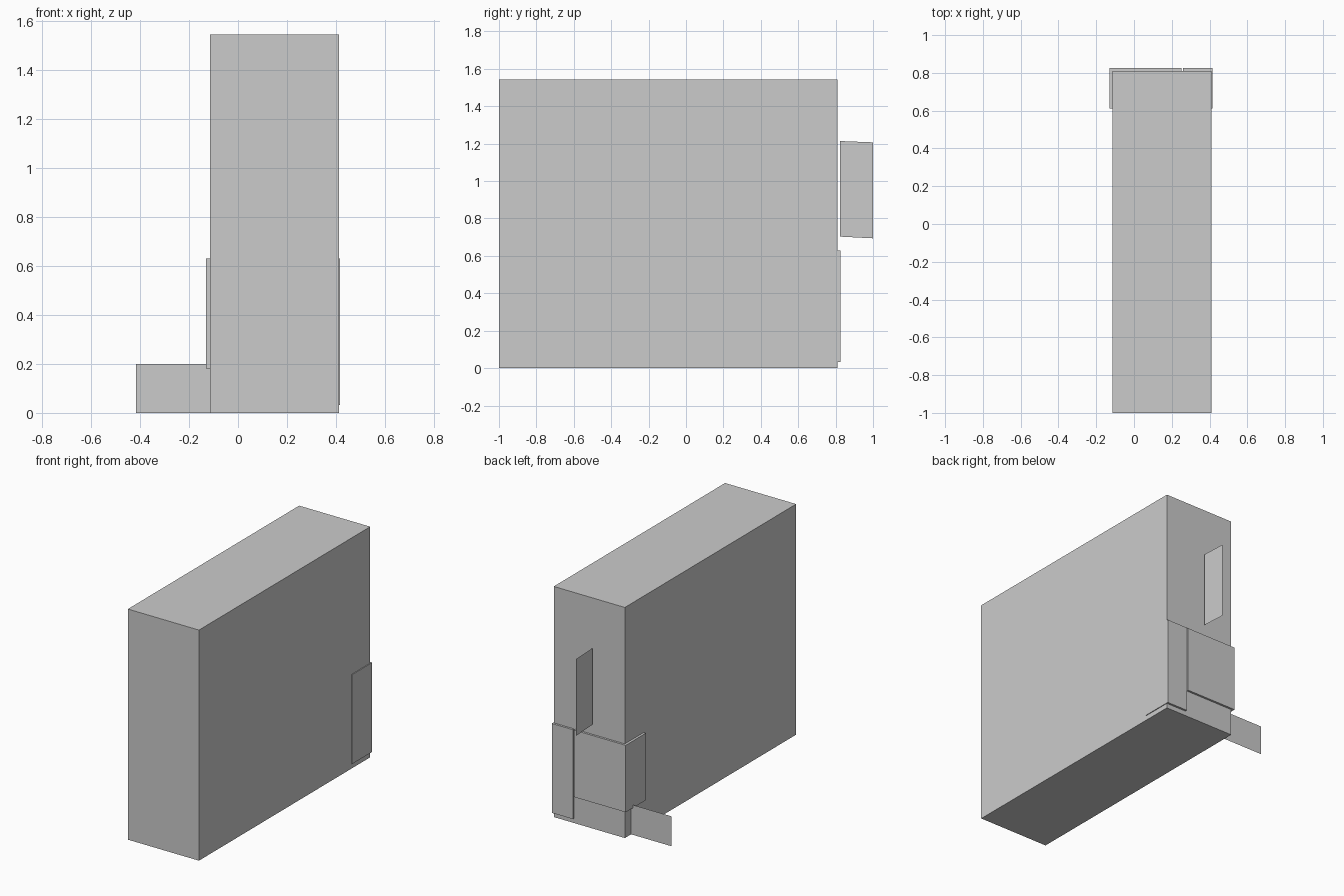
import bpy

if "Cube" in bpy.data.objects:
    bpy.data.objects.remove(bpy.data.objects["Cube"])


def make_mesh(name, verts, faces):
    mesh = bpy.data.meshes.new(name)
    mesh.from_pydata(verts, [], faces)
    mesh.update()
    obj = bpy.data.objects.new(name, mesh)
    bpy.context.collection.objects.link(obj)
    return obj


def extrude_plan(name, plan, z0, z1):
    """Solid from a counter-clockwise xy outline raised from z0 to z1."""
    n = len(plan)
    verts = [(x, y, z) for z in (z0, z1) for x, y in plan]
    sides = [(i, (i + 1) % n, (i + 1) % n + n, i + n) for i in range(n)]
    return make_mesh(name, verts, [tuple(reversed(range(n))), tuple(range(n, 2 * n))] + sides)


LEFT, RIGHT = -0.115, 0.411      # building side walls
BACK, OUT = 0.811, 0.825         # back wall and outer face of the panels
WRAP = 0.612                     # where the panels end along the sides

# Tall building block
extrude_plan("building_block", [(LEFT, -1), (RIGHT, -1), (RIGHT, BACK), (LEFT, BACK)], 0, 1.543)

# Wide corner panel, wrapping the back and left walls
extrude_plan("wide_corner_panel",
             [(-0.131, WRAP), (LEFT, WRAP), (LEFT, BACK), (0.252, BACK),
              (0.252, OUT), (-0.131, OUT)], 0.182, 0.63)

# Narrow corner panel, wrapping the back and right walls
extrude_plan("narrow_corner_panel",
             [(RIGHT, WRAP), (0.416, WRAP), (0.416, OUT), (0.26, OUT),
              (0.26, BACK), (RIGHT, BACK)], 0.032, 0.63)

# Thin hanging sign projecting from the back wall
make_mesh("hanging_sign",
          [(0.115, 0.824, 0.703), (0.115, 1.0, 0.694),
           (0.115, 1.0, 1.207), (0.115, 0.824, 1.214)], [(0, 1, 2, 3)])

# Thin low wall projecting from the left side
make_mesh("side_wall",
          [(-0.416, 0.745, 0), (LEFT, 0.745, 0),
           (LEFT, 0.745, 0.2), (-0.416, 0.745, 0.2)], [(3, 2, 1, 0)])
